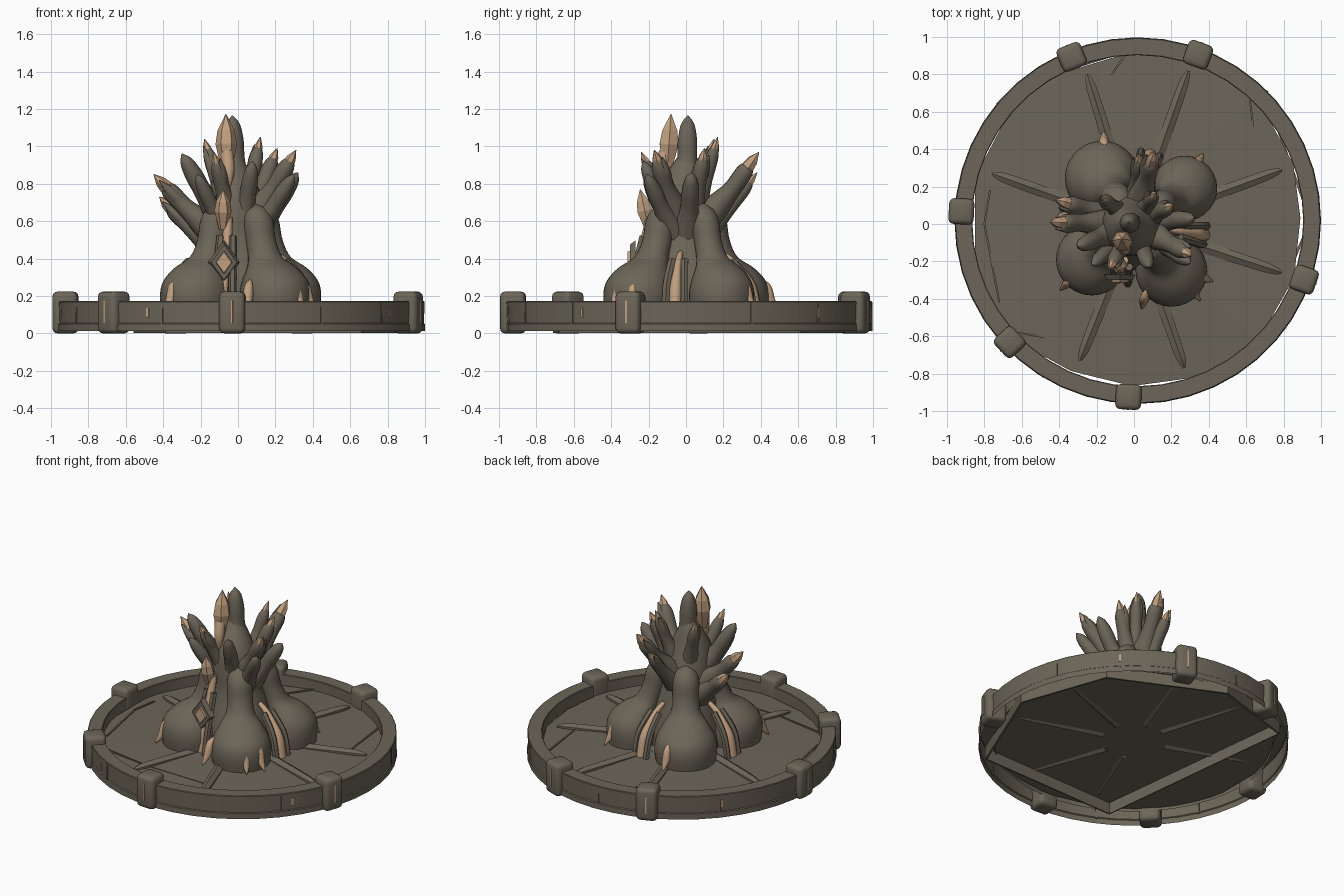
import bpy, bmesh, math
from mathutils import Vector, Matrix

if "Cube" in bpy.data.objects:
    bpy.data.objects.remove(bpy.data.objects["Cube"])


def material(name, rgb):
    m = bpy.data.materials.new(name)
    m.diffuse_color = (*rgb, 1)
    m.use_nodes = True
    m.node_tree.nodes["Principled BSDF"].inputs["Base Color"].default_value = m.diffuse_color
    return m


STONE = material("dark_stone", (0.150, 0.131, 0.098))
TAN = material("tan_crystal", (0.53, 0.35, 0.215))


def finish(bm, name, mat, angle=None):
    bmesh.ops.recalc_face_normals(bm, faces=bm.faces)
    me = bpy.data.meshes.new(name)
    bm.to_mesh(me)
    bm.free()
    ob = bpy.data.objects.new(name, me)
    bpy.context.collection.objects.link(ob)
    me.materials.append(mat)
    if angle:
        bpy.ops.object.select_all(action='DESELECT')
        bpy.context.view_layer.objects.active = ob
        ob.select_set(True)
        bpy.ops.object.shade_smooth_by_angle(angle=math.radians(angle))
    return ob


def spline(pts, steps):
    """Catmull-Rom through 4D points (x, y, z, radius)."""
    pts = [Vector(p) for p in pts]
    pts = [2 * pts[0] - pts[1]] + pts + [2 * pts[-1] - pts[-2]]
    out = []
    for i in range(1, len(pts) - 2):
        a, b, c, d = pts[i - 1:i + 3]
        for k in range(steps):
            t = k / steps
            out.append(0.5 * (2 * b + (c - a) * t + (2 * a - 5 * b + 4 * c - d) * t * t
                              + (3 * b - a - 3 * c + d) * t ** 3))
    return out + [pts[-2]]


def tube(name, pts, mat, sides=12, steps=5, level=False, angle=50):
    """Swept round body; level keeps the sections horizontal."""
    path = spline(pts, steps)
    bm = bmesh.new()
    rings = []
    for i, p in enumerate(path):
        a, b = path[max(i - 1, 0)], path[min(i + 1, len(path) - 1)]
        t = Vector((0, 0, 1)) if level else (b - a).to_3d().normalized()
        ref = Vector((0, 1, 0)) if abs(t.y) < 0.9 else Vector((1, 0, 0))
        u = t.cross(ref).normalized()
        v = t.cross(u)
        r = max(p[3], 0.002)
        ring = []
        for k in range(sides):
            f = 2 * math.pi * k / sides
            ring.append(bm.verts.new(p.to_3d() + (u * math.cos(f) + v * math.sin(f)) * r))
        rings.append(ring)
    for r0, r1 in zip(rings, rings[1:]):
        for k in range(sides):
            j = (k + 1) % sides
            bm.faces.new((r0[k], r0[j], r1[j], r1[k]))
    bm.faces.new(rings[0])
    bm.faces.new(rings[-1])
    return finish(bm, name, mat, angle)


def crystal(name, a, b, r):
    a, b = Vector(a), Vector(b)
    pts = [(*a.lerp(b, t), r * s) for t, s in ((0, 0.5), (0.45, 1), (0.7, 0.8), (1, 0))]
    return tube(name, pts, TAN, sides=6, steps=1, angle=None)


def box(name, size, loc, rot, mat, bevel=0.0):
    bm = bmesh.new()
    bmesh.ops.create_cube(bm, size=1, matrix=Matrix.Translation(loc) @ Matrix.Rotation(rot, 4, 'Z')
                          @ Matrix.Diagonal((*size, 1)))
    if bevel:
        bmesh.ops.bevel(bm, geom=bm.edges[:], offset=bevel, segments=3, profile=0.5, affect='EDGES')
    return finish(bm, name, mat, 40)


CX, CY = 0.02, 0.018


def polar(r, deg, z):
    return Vector((CX + r * math.cos(math.radians(deg)), CY + r * math.sin(math.radians(deg)), z))


# Outer ring wall, a shell that is open underneath, with a small step near its foot
profile = [(0.98, 0.012), (0.98, 0.05), (0.974, 0.055), (0.978, 0.168),
           (0.974, 0.172), (0.889, 0.172), (0.885, 0.168), (0.885, 0.06)]
N = 44
bm = bmesh.new()
rings = [[bm.verts.new(polar(r, 360 * k / N, z)) for r, z in profile] for k in range(N)]
for k in range(N):
    a, b = rings[k], rings[(k + 1) % N]
    for i in range(len(profile) - 1):
        bm.faces.new((a[i], a[i + 1], b[i + 1], b[i]))
finish(bm, "outer_ring", STONE, 30)

# Ring posts, each with a thin pale crack on its outer face
for deg in (177, 112, 70, -19.5, -93, -136.5):
    rot = math.radians(deg)
    box("ring_post", (0.135, 0.138, 0.224), polar(0.944, deg, 0.112), rot, STONE, 0.028)
    box("post_crack", (0.006, 0.01, 0.12), polar(1.011, deg, 0.115), rot, TAN)
# Pale chips and raised seams on the ring
for deg in (-116, -64, -40, 20, 45, 92, 140, 205):
    box("ring_seam", (0.012, 0.012, 0.12), polar(0.973, deg, 0.105), math.radians(deg), STONE)
for deg in (-121, -36, 45, 140):
    box("ring_chip", (0.006, 0.014, 0.05), polar(0.978, deg, 0.11), math.radians(deg), TAN)

# Floor: thin irregular slab over a coarser, hollow six-sided skirt
corners = [(0.87, 1), (0.885, 20), (0.93, 48), (0.94, 85), (0.95, 130), (0.9, 165), (0.9, 195),
           (0.93, 222), (0.88, 246), (0.885, 268), (0.9, 292), (0.91, 315), (0.89, 340)]
bm = bmesh.new()
low = [bm.verts.new(polar(r, d, 0.08)) for r, d in corners]
top = [bm.verts.new(polar(r, d, 0.1)) for r, d in corners]
mid = bm.verts.new((0, 0, 0.135))
for i in range(len(corners)):
    j = (i + 1) % len(corners)
    bm.faces.new((low[i], low[j], top[j], top[i]))
    bm.faces.new((top[i], top[j], mid))
bm.faces.new(low)
finish(bm, "floor_slab", STONE)
outline = [(0.95, 0.02), (0.74, 0.61), (0.02, 0.95), (-0.56, 0.77), (-0.39, -0.71), (0.66, -0.68)]
bm = bmesh.new()
loops = [[bm.verts.new((x * s, y * s, z)) for x, y in outline]
         for s, z in ((1, 0.09), (1, 0.002), (0.985, 0.002), (0.985, 0.09))]
for k in range(4):
    for i in range(6):
        a, b, j = loops[k], loops[(k + 1) % 4], (i + 1) % 6
        bm.faces.new((a[i], a[j], b[j], b[i]))
finish(bm, "floor_skirt", STONE)

# Radial roots lying on the floor
for x, y in ((-0.25, 0.80), (0.29, 0.82), (0.79, 0.29), (0.79, -0.26), (0.27, -0.77),
             (-0.29, -0.73), (-0.76, 0.27)):
    e = Vector((x, y, 0))
    root = tube("floor_root", [(*(e * 0.25), 0.04), (*(e * 0.7), 0.035), (*(e * 0.92), 0.03),
                               (*e, 0.01)], STONE, sides=6, steps=2, angle=30)
    for v in root.data.vertices:
        v.co.z = 0.105 + v.co.z

# Low cracks and slab edges on the floor
for a, b in (((-0.2, 0.68), (-0.05, 0.9)), ((0.62, 0.66), (0.67, 0.25)), ((-0.25, -0.64), (0.22, -0.65)),
             ((-0.8, 0.0), (-0.72, -0.42)), ((-0.77, 0.18), (-0.8, 0.0)), ((-0.63, -0.58), (-0.27, -0.64))):
    a, b = Vector((*a, 0.104)), Vector((*b, 0.104))
    d = b - a
    box("floor_edge", (d.length, 0.01, 0.015), (a + b) / 2, math.atan2(d.y, d.x), STONE)

# Central trunk
tube("trunk", [(0, 0, 0.1, 0.25), (0, 0, 0.3, 0.22), (-0.01, 0, 0.5, 0.175), (-0.01, -0.01, 0.65, 0.16),
               (-0.02, -0.02, 0.78, 0.13), (-0.03, 0, 0.9, 0.075), (-0.03, 0.01, 0.98, 0.03)],
     STONE, 24, level=True)

# Four swollen bulbs that lean into the trunk
for x, y, r in ((-0.17, 0.245, 0.2), (0.27, 0.19, 0.175), (0.2, -0.25, 0.192), (-0.225, -0.19, 0.192)):
    section = [(1.0, 0.09, 0.94), (1.0, 0.2, 1.0), (0.99, 0.28, 0.92), (0.91, 0.35, 0.7),
               (0.73, 0.41, 0.48), (0.61, 0.5, 0.42), (0.54, 0.6, 0.42), (0.5, 0.66, 0.3), (0.47, 0.695, 0.05)]
    tube("bulb", [(x * k, y * k, z, r * s) for k, z, s in section], STONE, 28, level=True)

# Pale claws at the feet of the bulbs
for x, y, deg in ((-0.16, 0.42, 92), (0.33, 0.31, 60), (-0.34, -0.3, 225), (0.305, -0.35, -50),
                  (0.06, -0.38, -105), (0.35, -0.28, -20)):
    d = Vector((math.cos(math.radians(deg)), math.sin(math.radians(deg)), 0))
    p = Vector((x, y, 0))
    pts = [(*(p - d * 0.03 + Vector((0, 0, 0.285))), 0.008), (*(p + d * 0.01 + Vector((0, 0, 0.25))), 0.024),
           (*(p + d * 0.03 + Vector((0, 0, 0.18))), 0.026), (*(p + d * 0.075 + Vector((0, 0, 0.12))), 0.004)]
    tube("claw", pts, TAN, 8, 3)

# Pale veins framed by dark ribs in the clefts between bulbs; the front one climbs highest
short = [(0.38, 0.1), (0.355, 0.24), (0.31, 0.32), (0.25, 0.39), (0.19, 0.43)]
tall = [(0.31, 0.1), (0.29, 0.24), (0.26, 0.36), (0.22, 0.52), (0.2, 0.62)]
for deg, line in ((-105, tall), (-9, short), (77, short), (175, short)):
    d = Vector((math.cos(math.radians(deg)), math.sin(math.radians(deg)), 0))
    s = Vector((-d.y, d.x, 0))
    widths = (0.02, 0.022, 0.024, 0.026, 0.022) if line is tall else (0.035, 0.033, 0.024, 0.02, 0.015)
    tube("cleft_vein", [(*(d * r + Vector((0, 0, z))), w) for (r, z), w in zip(line, widths)], TAN, 8, 3)
    for side in (-1, 1):
        tube("cleft_rib", [(*(d * (r + 0.008) + s * side * w + Vector((0, 0, z))), 0.022) for (r, z), w in
                           zip(line[:4], (0.05, 0.05, 0.042, 0.034))], STONE, 6, 2, angle=30)

# Diamond and shard above the front cleft
for h, y, mat, name in ((0.118, -0.285, STONE, "diamond_frame"), (0.07, -0.298, TAN, "diamond_gem")):
    bm = bmesh.new()
    bmesh.ops.create_cone(bm, segments=4, radius1=h, radius2=h * 0.8, depth=0.03, cap_ends=True,
                          matrix=Matrix.Translation((-0.075, y, 0.38)) @ Matrix.Diagonal((0.72, 1, 1, 1))
                          @ Matrix.Rotation(math.pi / 2, 4, 'X'))
    finish(bm, name, mat)
crystal("front_shard", (-0.08, -0.2, 0.56), (-0.08, -0.245, 0.77), 0.046)

# Branches: tip, thickness, and how much pale crystal crowns each (0 none, 1 small, 2 large)
branches = [((-0.45, 0.01, 0.85), 0.066, 2), ((-0.42, 0.13, 0.73), 0.064, 2),
            ((-0.30, -0.12, 0.96), 0.066, 0), ((-0.18, 0.15, 1.04), 0.052, 1),
            ((0.12, 0.17, 1.05), 0.052, 1), ((0.11, 0.39, 0.97), 0.066, 2),
            ((0.03, 0.38, 0.86), 0.055, 1), ((0.21, 0.1, 0.99), 0.06, 1),
            ((0.31, -0.17, 0.98), 0.066, 1), ((0.32, 0.03, 0.86), 0.066, 0),
            ((0.30, -0.21, 0.85), 0.06, 0), ((0.08, -0.23, 0.92), 0.06, 0),
            ((-0.13, -0.24, 0.97), 0.055, 1), ((-0.22, -0.22, 0.85), 0.055, 0),
            ((-0.03, 0.01, 1.165), 0.075, 0)]
for tip, r, pale in branches:
    tip = Vector(tip)
    flat = Vector((tip.x, tip.y, 0))
    base = flat * 0.2 + Vector((0, 0, tip.z * 0.6))
    knee = flat * 0.62 + Vector((0, 0, tip.z * 0.79))
    neck = knee.lerp(tip, 0.45)
    end = neck.lerp(tip, (1, 0.66, 0.45)[pale])
    tube("branch", [(*base, r * 1.5), (*base.lerp(knee, 0.5), r * 1.1), (*knee, r * 0.75), (*neck, r * 0.72),
                    (*neck.lerp(end, 0.65), r * 0.5), (*end, 0.003)], STONE, 10, 4)
    if pale:
        crystal("branch_crystal", knee.lerp(tip, 0.3), tip, r * (0.5 if pale == 1 else 0.56))
        # Dark pointed husk clasping one side of the crystal
        side = Vector((-tip.y, tip.x, 0)).normalized() * r * 0.5
        husk = knee.lerp(tip, 0.82) + side * 1.1
        tube("crystal_husk", [(*knee, r * 0.6), (*(neck + side * 0.8), r * 0.45), (*husk, 0.003)], STONE, 8, 3)

# Tall pale crown crystal and the patch of vein below it
crystal("crown_crystal", (-0.06, -0.1, 0.88), (-0.065, -0.08, 1.172), 0.058)
tube("crown_vein", [(-0.06, -0.11, 0.97, 0.035), (-0.05, -0.135, 0.87, 0.032), (-0.05, -0.14, 0.79, 0.012)],
     TAN, 8, 3)
